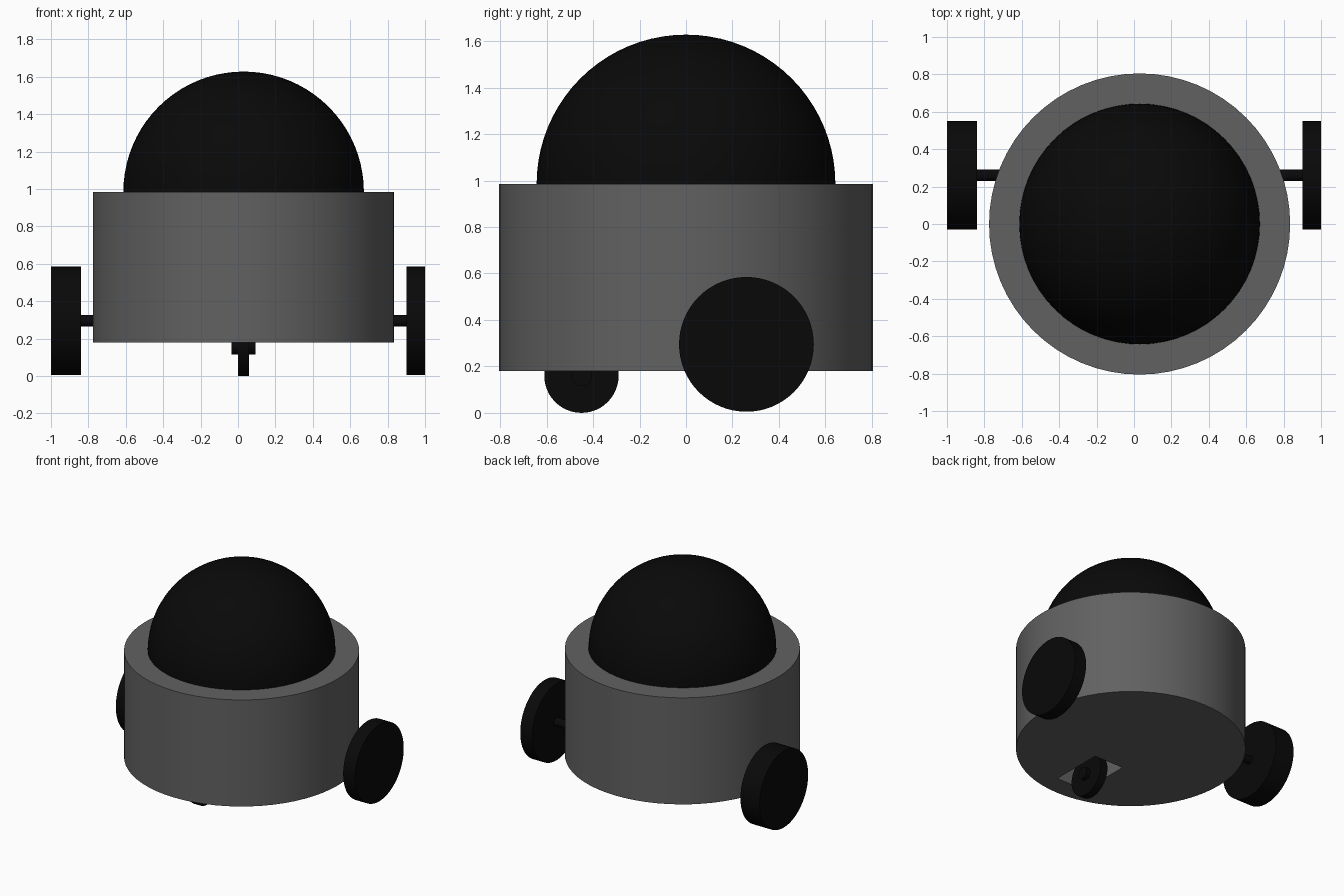
import bpy
from math import pi, sin, cos

if "Cube" in bpy.data.objects:
    bpy.data.objects.remove(bpy.data.objects["Cube"])

CX = 0.03  # body axis is slightly off the overall centre


def material(name, v):
    mat = bpy.data.materials.new(name)
    mat.diffuse_color = (v, v, v, 1)
    mat.use_nodes = True
    mat.node_tree.nodes["Principled BSDF"].inputs["Base Color"].default_value = mat.diffuse_color
    return mat


black = material("black", 0.0027)
grey = material("dark_grey", 0.12)


def finish(obj, name, mat):
    obj.name = name
    obj.data.materials.clear()
    obj.data.materials.append(mat)
    bpy.ops.object.shade_smooth_by_angle(angle=0.6)
    return obj


def x_disc(name, x0, x1, y, z, r, verts=64):
    """Cylinder lying along x between x0 and x1."""
    bpy.ops.mesh.primitive_cylinder_add(
        vertices=verts, radius=r, depth=x1 - x0,
        location=((x0 + x1) / 2, y, z), rotation=(0, pi / 2, 0))
    return finish(bpy.context.object, name, black)


# Drum body with a caster pocket cut into its underside
bpy.ops.mesh.primitive_cube_add(size=1, location=(CX, -0.445, 0.30))
cutter = bpy.context.object
cutter.name = "pocket_cutter"
cutter.scale = (0.25, 0.41, 0.70)
cutter.hide_render = True
cutter.hide_set(True)

bpy.ops.mesh.primitive_cylinder_add(
    vertices=64, radius=0.805, depth=0.805, location=(CX, 0, 0.5825))
body = bpy.context.object
cut = body.modifiers.new("pocket", "BOOLEAN")
cut.operation = "DIFFERENCE"
cut.object = cutter
cut.solver = "EXACT"
bpy.ops.object.modifier_apply(modifier=cut.name)
finish(body, "body", grey)
bpy.data.objects.remove(cutter)

# Dome: quarter-circle profile spun round the body axis, with a short skirt
R, Z, SEG, RINGS = 0.643, 0.985, 64, 20
verts, faces = [], []
profile = [(R, 0.975)] + [(R * cos(i * pi / 2 / RINGS), Z + R * sin(i * pi / 2 / RINGS))
                          for i in range(RINGS)]
for r, z in profile:
    verts += [(CX + r * cos(2 * pi * k / SEG), r * sin(2 * pi * k / SEG), z)
              for k in range(SEG)]
for j in range(len(profile) - 1):
    for k in range(SEG):
        n = (k + 1) % SEG
        faces.append((j * SEG + k, j * SEG + n, (j + 1) * SEG + n, (j + 1) * SEG + k))
verts.append((CX, 0, Z + R))
last = (len(profile) - 1) * SEG
faces += [(last + k, last + (k + 1) % SEG, len(verts) - 1) for k in range(SEG)]
faces.append(tuple(reversed(range(SEG))))
mesh = bpy.data.meshes.new("dome")
mesh.from_pydata(verts, [], faces)
dome = bpy.data.objects.new("dome", mesh)
bpy.context.collection.objects.link(dome)
bpy.ops.object.select_all(action="DESELECT")
dome.select_set(True)
bpy.context.view_layer.objects.active = dome
finish(dome, "dome", black)

# Drive wheels on a common axle
x_disc("left_wheel", -1.0, -0.84, 0.26, 0.295, 0.29)
x_disc("right_wheel", 0.90, 1.0, 0.26, 0.295, 0.29)
x_disc("axle", -0.85, 0.91, 0.26, 0.295, 0.031, 32)

# Caster wheel with its hub, sitting in the pocket
x_disc("caster_wheel", 0.0, 0.06, -0.45, 0.16, 0.16, 48)
x_disc("caster_hub", -0.035, 0.093, -0.45, 0.16, 0.045, 32)
